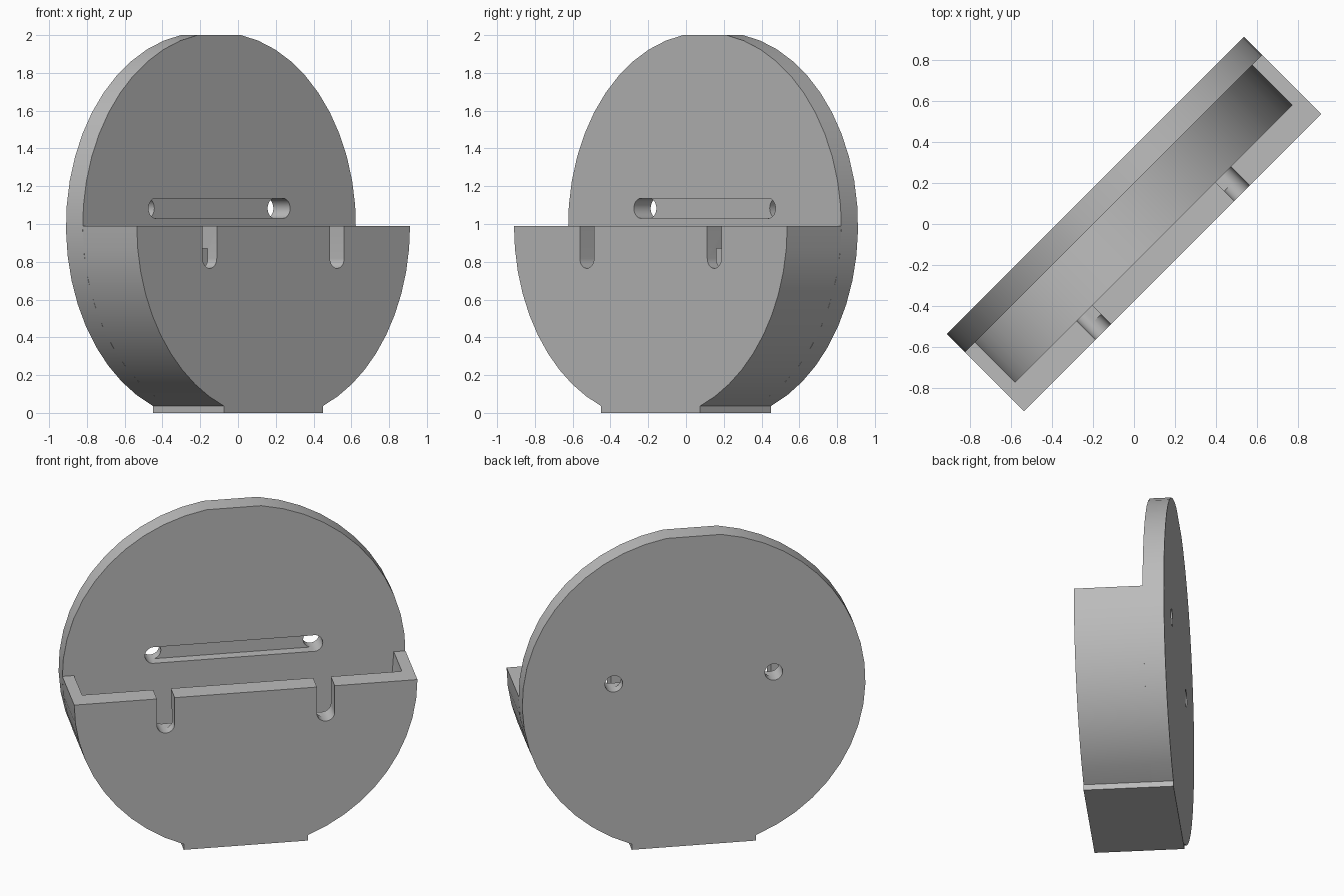
import bpy, bmesh
from math import pi, sin, cos, acos, asin, radians

cube = bpy.data.objects.get("Cube")
if cube:
    bpy.data.objects.remove(cube, do_unlink=True)

R, MID, TOP = 1.023, 0.99, 2.0        # disc radius, centre height, flat top
POCKET_R, FOOT = 0.953, 0.37          # pocket radius, half width of foot
BACK, PLATE, WALL, FRONT = 0.265, 0.14, -0.135, -0.265   # depth levels
HOLE_U, HOLE_R = 0.477, 0.053
GROOVE_Z, SLOT_Z, GROOVE_D = 1.083, 0.818, 0.0625

grey = bpy.data.materials.new("plain grey")
grey.use_nodes = True
grey.diffuse_color = (0.5, 0.5, 0.5, 1)
grey.node_tree.nodes["Principled BSDF"].inputs["Base Color"].default_value = (0.5, 0.5, 0.5, 1)


def arc(r, start, end, steps, u=0.0, z=MID):
    return [(u + r * cos(start + (end - start) * i / steps),
             z + r * sin(start + (end - start) * i / steps)) for i in range(steps + 1)]


def prism(name, outline, y0, y1):
    """Extrude an upright outline from y0 to y1, turned 45 degrees about z."""
    bm = bmesh.new()
    face = bm.faces.new([bm.verts.new((u, y0, z)) for u, z in outline])
    side = bmesh.ops.extrude_face_region(bm, geom=[face])["geom"]
    moved = [v for v in side if isinstance(v, bmesh.types.BMVert)]
    bmesh.ops.translate(bm, verts=moved, vec=(0, y1 - y0, 0))
    bmesh.ops.recalc_face_normals(bm, faces=bm.faces)
    mesh = bpy.data.meshes.new(name)
    bm.to_mesh(mesh)
    bm.free()
    mesh.materials.append(grey)
    ob = bpy.data.objects.new(name, mesh)
    ob.rotation_euler.z = radians(45)
    bpy.context.collection.objects.link(ob)
    return ob


def box(u, z0, z1):
    return [(-u, z0), (u, z0), (u, z1), (-u, z1)]


def finish(ob, cutters):
    """Apply the cuts, drop the cutters and shade."""
    bpy.context.view_layer.update()
    bpy.ops.object.select_all(action='DESELECT')
    bpy.context.view_layer.objects.active = ob
    ob.select_set(True)
    for cutter in cutters:
        cutter.hide_render = True
        mod = ob.modifiers.new("cut", 'BOOLEAN')
        mod.operation, mod.solver, mod.object = 'DIFFERENCE', 'EXACT', cutter
        bpy.ops.object.modifier_apply(modifier=mod.name)
        bpy.data.objects.remove(cutter, do_unlink=True)
    bpy.ops.object.shade_smooth_by_angle(angle=radians(30))


# Shared outline parts: the foot and the angles where foot and flat top meet the disc
foot = [(-FOOT, 0), (FOOT, 0)]
low = acos(FOOT / R)
high = asin((TOP - MID) / R)

# Back plate: disc with flat top and foot, two cord holes and a groove between them
plate = prism("back_plate", arc(R, -low, high, 20) + arc(R, pi - high, pi + low, 20) + foot,
              PLATE, BACK)
cuts = [prism("hole_cutter", arc(HOLE_R, 0, 2 * pi, 24, s * HOLE_U, GROOVE_Z)[:-1],
              PLATE - 0.1, BACK + 0.1) for s in (-1, 1)]
cuts.append(prism("groove_cutter", box(HOLE_U, GROOVE_Z - HOLE_R + 0.001, GROOVE_Z + HOLE_R - 0.001),
                  PLATE - 0.1, PLATE + GROOVE_D))
finish(plate, cuts)

# Front tray: lower half disc, hollowed, with two open slots joined by an inner groove
tray = prism("front_tray", arc(R, -low, 0, 10) + arc(R, pi, pi + low, 10) + foot, FRONT, PLATE)
cuts = [prism("pocket_cutter", arc(POCKET_R, pi, 2 * pi, 24) + [(POCKET_R, 1.2), (-POCKET_R, 1.2)],
              WALL, PLATE + 0.1)]
for s in (-1, 1):
    u = s * HOLE_U
    slot = arc(HOLE_R, pi, 2 * pi, 12, u, SLOT_Z) + [(u + HOLE_R, 1.2), (u - HOLE_R, 1.2)]
    cuts.append(prism("slot_cutter", slot, FRONT - 0.1, WALL + 0.05))
cuts.append(prism("inner_groove_cutter", box(HOLE_U, SLOT_Z - HOLE_R + 0.001, SLOT_Z + HOLE_R),
                  WALL - GROOVE_D, WALL + 0.04))
finish(tray, cuts)
